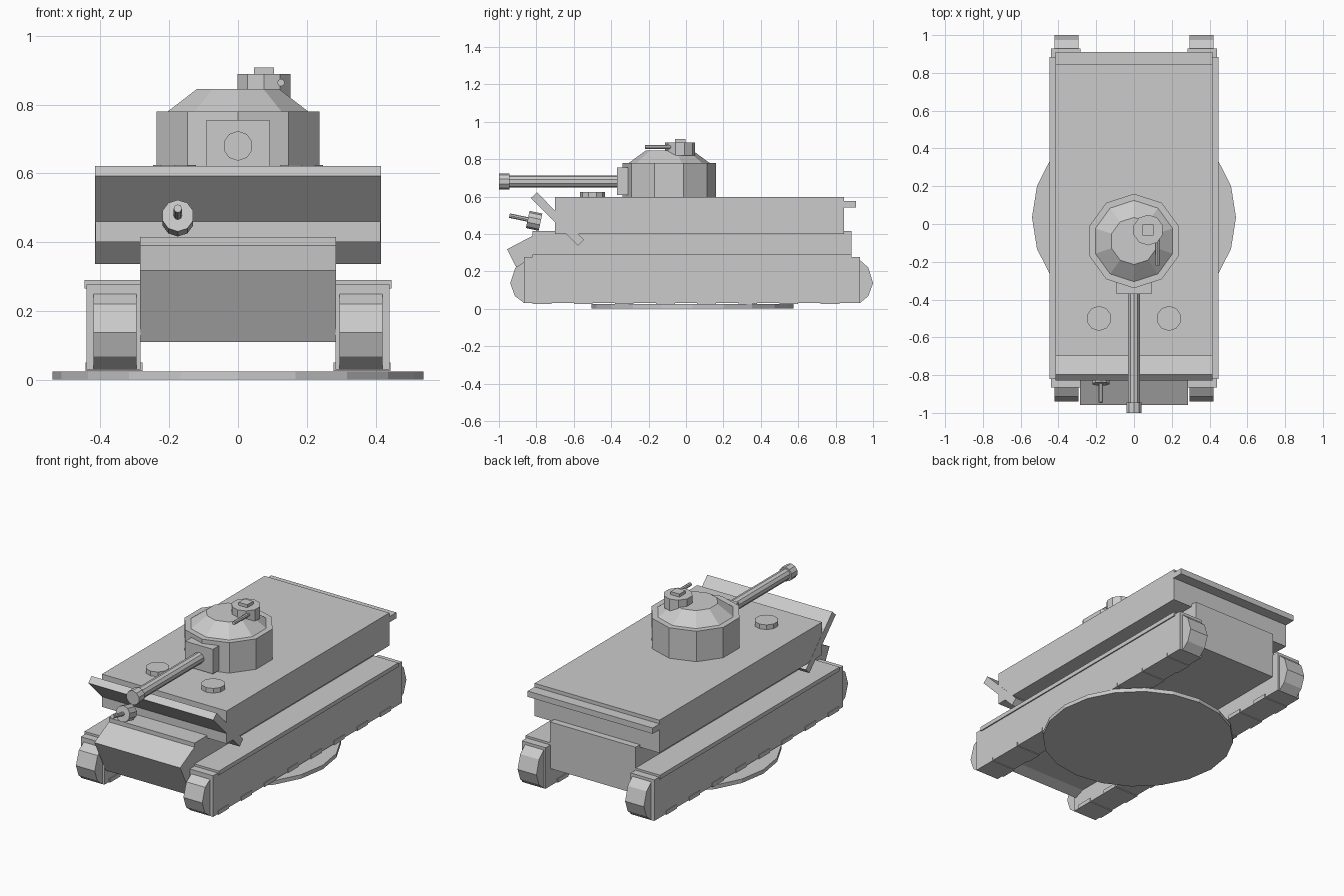
import bpy, bmesh
from math import pi, radians, cos, sin
from mathutils import Vector

if "Cube" in bpy.data.objects:
    bpy.data.objects.remove(bpy.data.objects["Cube"])


def new_object(name, bm):
    bmesh.ops.recalc_face_normals(bm, faces=bm.faces)
    mesh = bpy.data.meshes.new(name)
    bm.to_mesh(mesh)
    bm.free()
    obj = bpy.data.objects.new(name, mesh)
    bpy.context.collection.objects.link(obj)
    return obj


def prism(name, x0, x1, profile):
    """Extrude a (y, z) profile along x."""
    bm = bmesh.new()
    face = bm.faces.new([bm.verts.new((x0, y, z)) for y, z in profile])
    res = bmesh.ops.extrude_face_region(bm, geom=[face])
    moved = [v for v in res["geom"] if isinstance(v, bmesh.types.BMVert)]
    bmesh.ops.translate(bm, verts=moved, vec=(x1 - x0, 0, 0))
    return new_object(name, bm)


def box(name, x0, x1, y0, y1, z0, z1):
    return prism(name, x0, x1, [(y0, z0), (y1, z0), (y1, z1), (y0, z1)])


def cyl(name, start, end, r1, r2=None, sides=10):
    """Faceted cylinder or cone between two points."""
    a, b = Vector(start), Vector(end)
    bm = bmesh.new()
    bmesh.ops.create_cone(bm, cap_ends=True, segments=sides, radius1=r1,
                          radius2=r1 if r2 is None else r2, depth=(b - a).length)
    obj = new_object(name, bm)
    if abs((b - a).normalized().z) < 0.999:
        obj.rotation_euler = (b - a).to_track_quat('Z', 'Y').to_euler()
    obj.location = (a + b) / 2
    return obj


# Display base
cyl("base_disc", (0, 0.035, 0), (0, 0.035, 0.024), 0.54, sides=20)

# Tracks, fenders and tread pads, one set per side
for side, s in (("right", 1), ("left", -1)):
    box(f"{side}_track_housing", s * 0.283, s * 0.44, -0.865, 0.93, 0.03, 0.277)
    box(f"{side}_fender", s * 0.28, s * 0.447, -0.82, 0.885, 0.265, 0.29)
    prism(f"{side}_track", s * 0.295, s * 0.42,
          [(-0.865, 0.03), (-0.915, 0.068), (-0.94, 0.137), (-0.912, 0.22), (-0.865, 0.25),
           (0.93, 0.26), (0.975, 0.22), (1.0, 0.137), (0.975, 0.068), (0.93, 0.03)])
    for i in range(8):
        y = -0.77 + i * 0.22
        box(f"{side}_tread_pad_{i + 1}", s * 0.278, s * 0.444, y - 0.05, y + 0.05, 0.026, 0.05)
    # Deck hatches
    cyl(f"{side}_deck_hatch", (s * 0.185, -0.5, 0.59), (s * 0.185, -0.5, 0.625), 0.066)

# Lower hull with wedge nose
prism("lower_hull", -0.285, 0.285,
      [(-0.82, 0.415), (-0.82, 0.39), (-0.957, 0.318), (-0.85, 0.11), (-0.79, 0.135),
       (0.885, 0.135), (0.885, 0.415)])

# Upper hull, slanted front plate and rear ledge
box("upper_hull", -0.415, 0.415, -0.70, 0.845, 0.40, 0.597)
prism("front_plate", -0.416, 0.416,
      [(-0.797, 0.622), (-0.829, 0.592), (-0.578, 0.337), (-0.545, 0.369)])
box("rear_ledge", -0.416, 0.416, 0.84, 0.91, 0.54, 0.575)

# Turret and roof
cyl("turret", (0, -0.09, 0.59), (0, -0.09, 0.78), 0.25)
cyl("turret_roof", (0, -0.09, 0.775), (0, -0.09, 0.846), 0.222, 0.125)

# Main gun
box("gun_mantlet", -0.092, 0.092, -0.37, -0.30, 0.607, 0.755)
cyl("gun_barrel", (0, -0.97, 0.68), (0, -0.30, 0.68), 0.033)
cyl("gun_muzzle", (0, -1.0, 0.68), (0, -0.945, 0.68), 0.043)

# Commander cupola with small gun
cyl("cupola", (0.075, -0.032, 0.82), (0.075, -0.032, 0.89), 0.081)
box("cupola_lid", 0.046, 0.104, -0.06, -0.003, 0.885, 0.908)
cyl("cupola_gun", (0.125, -0.22, 0.864), (0.125, -0.05, 0.864), 0.011, sides=8)

# Hull machine gun, tilted slightly upward
ahead = Vector((0, -cos(radians(12)), sin(radians(12))))
mount = Vector((-0.175, -0.812, 0.47))
cyl("hull_gun_mount", mount - ahead * 0.035, mount + ahead * 0.035, 0.047)
cyl("hull_gun_barrel", mount, mount + ahead * 0.135, 0.012, sides=8)
